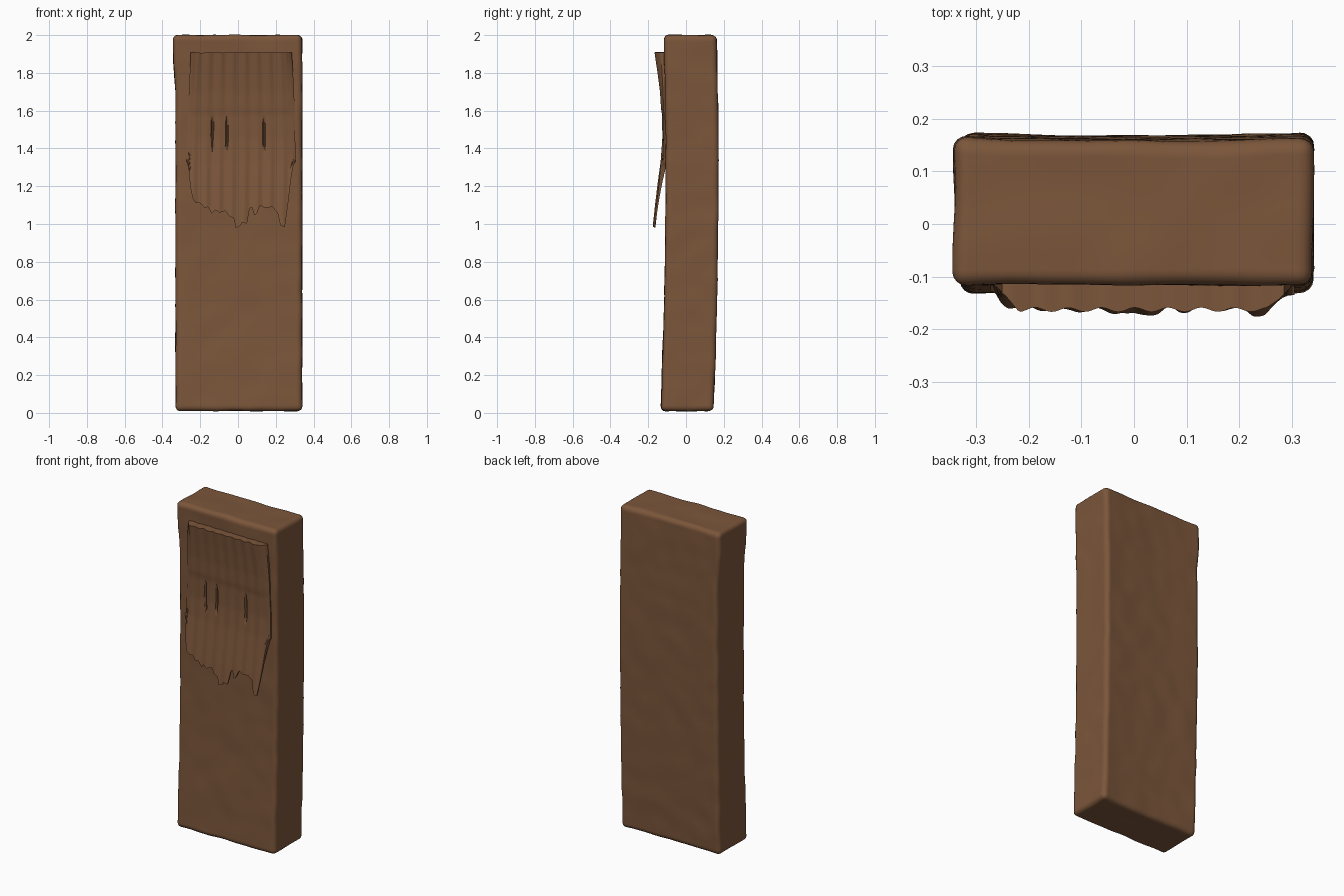
import bpy, bmesh, math
from mathutils import Vector, noise

if "Cube" in bpy.data.objects:
    bpy.data.objects.remove(bpy.data.objects["Cube"])

brown = bpy.data.materials.new("chocolate brown")
brown.diffuse_color = (0.2, 0.093, 0.043, 1)
brown.use_nodes = True
brown.node_tree.nodes["Principled BSDF"].inputs["Base Color"].default_value = brown.diffuse_color


def lerp_table(t, pts):
    for (a, va), (b, vb) in zip(pts, pts[1:]):
        if t <= b:
            return va + (vb - va) * max(0, (t - a) / (b - a))
    return pts[-1][1]


def finish(bm, name, angle):
    bmesh.ops.recalc_face_normals(bm, faces=bm.faces)
    mesh = bpy.data.meshes.new(name)
    bm.to_mesh(mesh)
    bm.free()
    mesh.materials.append(brown)
    ob = bpy.data.objects.new(name, mesh)
    bpy.context.collection.objects.link(ob)
    bpy.ops.object.select_all(action='DESELECT')
    ob.select_set(True)
    bpy.context.view_layer.objects.active = ob
    bpy.ops.object.shade_smooth_by_angle(angle=math.radians(angle))
    return ob


def front_y(z):
    return -0.107 - 0.018 * (z - 1.25) ** 2


# Slab: rounded block, sliced finely, then bowed and roughened
W, D, H = 0.67, 0.28, 1.99
bm = bmesh.new()
bmesh.ops.create_cube(bm, size=1)
for v in bm.verts:
    v.co = Vector((v.co.x * W, v.co.y * D, v.co.z * H))
bmesh.ops.bevel(bm, geom=bm.edges[:], offset=0.026, segments=4, profile=0.5, affect='EDGES')
for axis, size, count in ((0, W, 22), (1, D, 9), (2, H, 60)):
    for i in range(1, count):
        co, no = Vector(), Vector()
        co[axis] = -size / 2 + size * i / count
        no[axis] = 1
        bmesh.ops.bisect_plane(bm, geom=bm.verts[:] + bm.edges[:] + bm.faces[:],
                               plane_co=co, plane_no=no, dist=1e-5)
for v in bm.verts:
    x, y, z = v.co
    z += 1.005
    n = noise.noise_vector(Vector((x, y, z)) * 9) * 0.004
    bulge = -0.012 * max(0, min(1, (z - 1.7) / 0.15)) if x < -0.25 else 0
    y += front_y(z) + D / 2
    if y > 0.08:
        y -= 0.006 * (1 - (x / 0.335) ** 2)
    v.co = Vector((x + 0.005 + bulge, y, z)) + n
finish(bm, "slab", 60)

# Peeling flap: thick at its top lip, flush in the middle, ragged hem hanging free
hem = [(0, 1.33), (0.015, 1.32), (0.035, 1.2), (0.06, 1.13), (0.09, 1.11), (0.13, 1.11),
       (0.17, 1.085), (0.2, 1.09), (0.235, 1.055), (0.27, 1.075), (0.31, 1.06), (0.36, 1.07),
       (0.4, 1.04), (0.44, 1.03), (0.455, 0.98), (0.49, 0.985), (0.52, 1.01), (0.56, 1.0),
       (0.585, 1.085), (0.605, 1.09), (0.625, 1.045), (0.65, 1.055), (0.68, 1.1), (0.72, 1.085),
       (0.79, 1.09), (0.84, 1.06), (0.87, 0.99), (0.91, 0.985), (0.935, 1.1), (0.96, 1.24),
       (0.98, 1.31), (1, 1.33)]
outer = [(0.97, -0.174), (1.1, -0.16), (1.2, -0.148), (1.33, -0.131), (1.45, -0.123),
         (1.58, -0.125), (1.61, -0.130), (1.7, -0.135), (1.8, -0.147), (1.91, -0.163)]
inner = [(0.97, -0.167), (1.1, -0.147), (1.2, -0.13), (1.33, -0.100), (1.4, -0.09), (1.91, -0.09)]
left = [(0.97, -0.275), (1.4, -0.272), (1.7, -0.26), (1.91, -0.25)]
right = [(0.97, 0.3), (1.35, 0.305), (1.7, 0.297), (1.91, 0.285)]
slits = (-0.135, -0.06, 0.14)

bm = bmesh.new()
NX, NZ = 110, 50
grid = [[], []]
for i in range(NX + 1):
    u = i / NX
    low = lerp_table(u, hem)
    top = 1.908 + 0.004 * noise.noise(Vector((u * 14, 0, 0)))
    cols = [[], []]
    for j in range(NZ + 1):
        z = top + (low - top) * j / NZ
        lx, rx = lerp_table(z, left), lerp_table(z, right)
        x = lx + (rx - lx) * u
        yo = lerp_table(z, outer)
        # vertical folds, fading toward the attached middle
        yo += 0.004 * math.cos(u * 2 * math.pi * 8.5) * min(1, 0.4 + abs(z - 1.55) * 2)
        # sides melt into the slab where the flap is attached
        edge = min(u, 1 - u) / 0.06
        if edge < 1 and z > 1.33:
            yo += (front_y(z) - 0.004 - yo) * (1 - edge) * 0.7
        # narrow slits under the cross crease
        for s in slits:
            if abs(x - s) < 0.005 and 1.39 < z < 1.56:
                yo += 0.012
        yi = max(lerp_table(z, inner), yo + 0.007)
        cols[0].append(bm.verts.new((x, yo, z)))
        cols[1].append(bm.verts.new((x, yi, z)))
    grid[0].append(cols[0])
    grid[1].append(cols[1])
for side in grid:
    for i in range(NX):
        for j in range(NZ):
            bm.faces.new((side[i][j], side[i + 1][j], side[i + 1][j + 1], side[i][j + 1]))
f, b = grid
for j in (0, NZ):
    for i in range(NX):
        bm.faces.new((f[i][j], f[i + 1][j], b[i + 1][j], b[i][j]))
for i in (0, NX):
    for j in range(NZ):
        bm.faces.new((f[i][j], f[i][j + 1], b[i][j + 1], b[i][j]))
finish(bm, "peeling_flap", 50)
